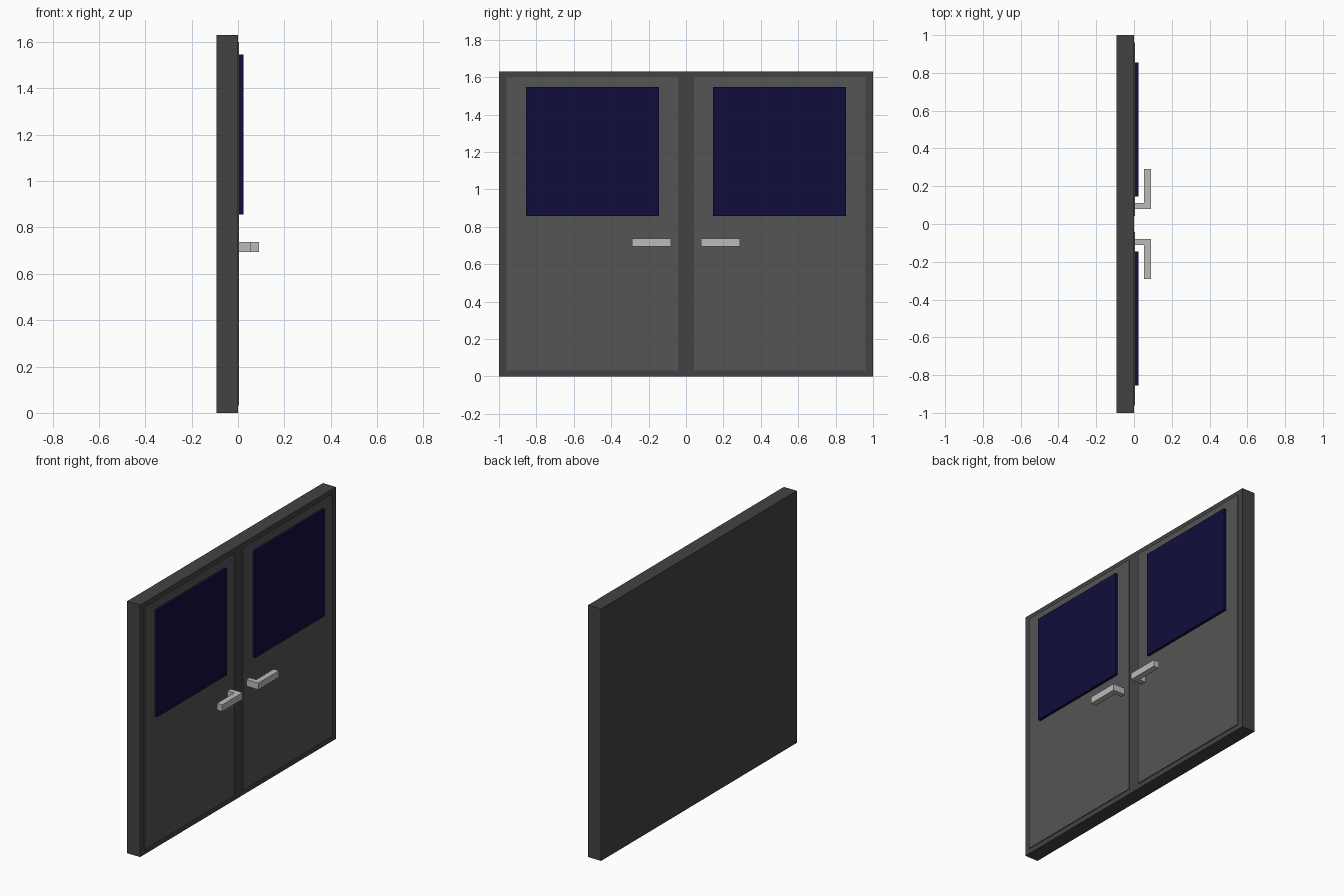
import bpy, bmesh

if "Cube" in bpy.data.objects:
    bpy.data.objects.remove(bpy.data.objects["Cube"])


def material(name, color):
    m = bpy.data.materials.new(name)
    m.diffuse_color = (*color, 1)
    m.use_nodes = True
    m.node_tree.nodes["Principled BSDF"].inputs["Base Color"].default_value = m.diffuse_color
    return m


frame_mat = material("dark_grey", (0.055, 0.055, 0.055))
panel_mat = material("mid_grey", (0.09, 0.09, 0.09))
glass_mat = material("dark_blue_glass", (0.005, 0.004, 0.045))
metal_mat = material("light_metal", (0.5, 0.5, 0.5))


def prism(name, profile, z0, z1, mat):
    """Extrude an xy profile from z0 up to z1."""
    bm = bmesh.new()
    face = bm.faces.new([bm.verts.new((x, y, z0)) for x, y in profile])
    top = bmesh.ops.extrude_face_region(bm, geom=[face])["geom"]
    verts = [v for v in top if isinstance(v, bmesh.types.BMVert)]
    bmesh.ops.translate(bm, verts=verts, vec=(0, 0, z1 - z0))
    bmesh.ops.recalc_face_normals(bm, faces=bm.faces)
    me = bpy.data.meshes.new(name)
    bm.to_mesh(me)
    bm.free()
    me.materials.append(mat)
    ob = bpy.data.objects.new(name, me)
    bpy.context.collection.objects.link(ob)
    return ob


def box(name, x, y, z, mat):
    return prism(name, [(x[0], y[0]), (x[1], y[0]), (x[1], y[1]), (x[0], y[1])], *z, mat)


# Door frame slab
box("door_frame", (-0.093, 0.0), (-1, 1), (0, 1.63), frame_mat)

# Two mirrored leaves, each with panel, window and L-shaped handle
for side, s in (("left", -1), ("right", 1)):
    box(side + "_door_panel", (-0.01, 0.005), (s * 0.042, s * 0.96), (0.032, 1.60), panel_mat)
    box(side + "_window", (0.0, 0.023), (s * 0.145, s * 0.855), (0.857, 1.547), glass_mat)
    lever = [(0.0, 0.08), (0.09, 0.08), (0.09, 0.29), (0.052, 0.29), (0.052, 0.112), (0.0, 0.112)]
    prism(side + "_handle", [(x, s * y) for x, y in lever], 0.694, 0.737, metal_mat)
